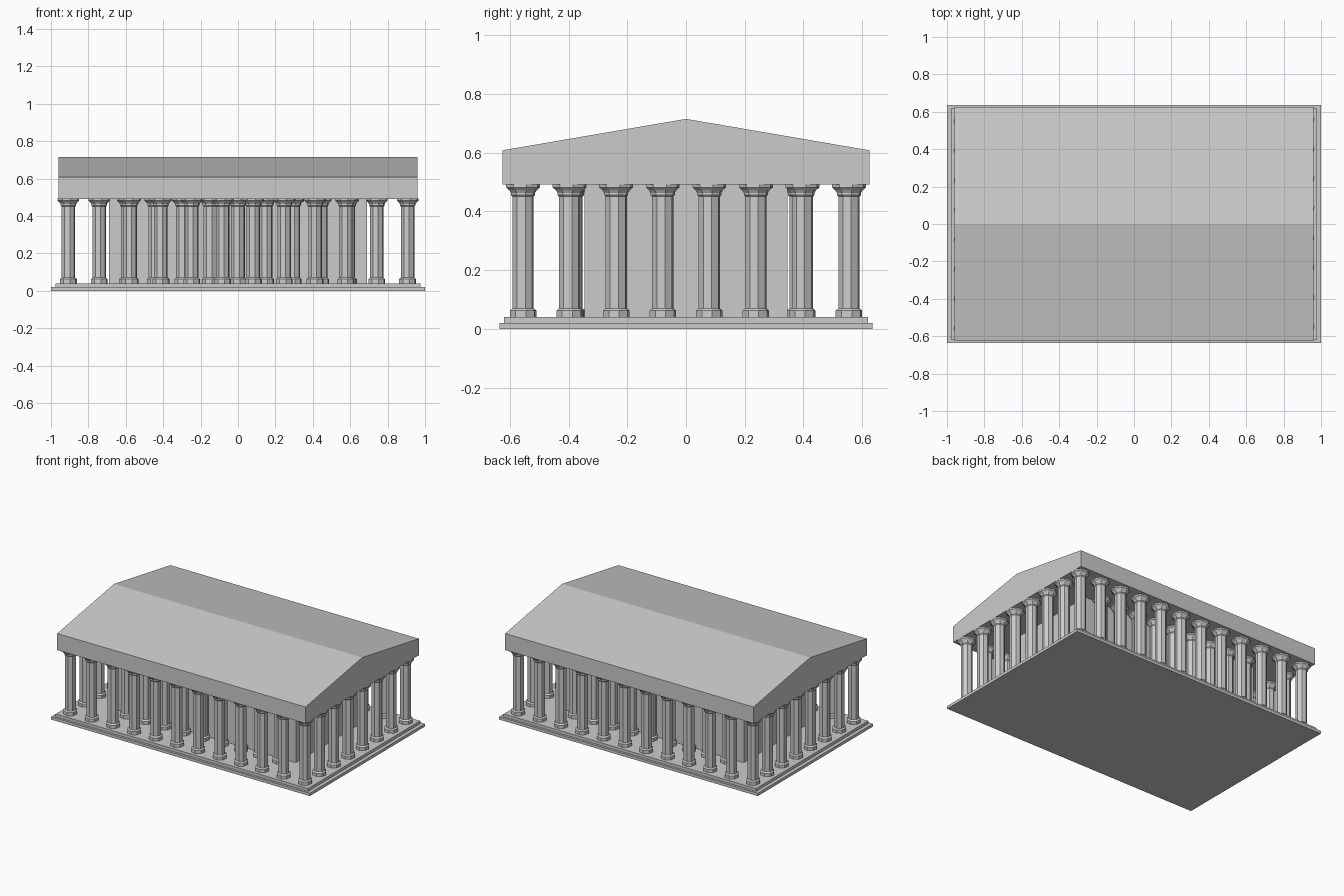
import bpy, bmesh, math

if "Cube" in bpy.data.objects:
    bpy.data.objects.remove(bpy.data.objects["Cube"])


def finish(name, bm):
    bmesh.ops.recalc_face_normals(bm, faces=bm.faces)
    mesh = bpy.data.meshes.new(name)
    bm.to_mesh(mesh)
    bm.free()
    obj = bpy.data.objects.new(name, mesh)
    bpy.context.collection.objects.link(obj)
    return obj


def box(name, hx, hy, z0, z1):
    bm = bmesh.new()
    bmesh.ops.create_cube(bm, size=1)
    for v in bm.verts:
        v.co = (v.co.x * 2 * hx, v.co.y * 2 * hy, z0 if v.co.z < 0 else z1)
    return finish(name, bm)


# Stepped platform and inner chamber
box("lower_step", 1.0, 0.635, 0.0, 0.02)
box("upper_step", 0.975, 0.62, 0.02, 0.04)
box("inner_chamber", 0.69, 0.346, 0.04, 0.492)

# Roof with entablature: gable profile extruded along x
bm = bmesh.new()
profile = [(-0.625, 0.492), (0.625, 0.492), (0.625, 0.608), (0, 0.715), (-0.625, 0.608)]
gable = bm.faces.new([bm.verts.new((-0.96, y, z)) for y, z in profile])
ext = bmesh.ops.extrude_face_region(bm, geom=[gable], use_keep_orig=True)
for v in ext["geom"]:
    if isinstance(v, bmesh.types.BMVert):
        v.co.x = 0.96
finish("gabled_roof", bm)

# Faceted column: revolved (radius, z) profile shared by every copy
SIDES = 8
column_profile = [(0.046, 0.04), (0.046, 0.062), (0.037, 0.070), (0.037, 0.450),
                  (0.042, 0.456), (0.042, 0.463), (0.048, 0.472),
                  (0.059, 0.482), (0.059, 0.492)]
bm = bmesh.new()
rings = []
for r, z in column_profile:
    angles = [2 * math.pi * i / SIDES + math.radians(12) for i in range(SIDES)]
    rings.append([bm.verts.new((r * math.cos(a), r * math.sin(a), z)) for a in angles])
for low, high in zip(rings, rings[1:]):
    for i in range(SIDES):
        j = (i + 1) % SIDES
        bm.faces.new((low[i], low[j], high[j], high[i]))
bm.faces.new(rings[0])
bm.faces.new(rings[-1])
column = finish("column", bm)
column_mesh = column.data
bpy.data.objects.remove(column)


def place(name, x, y):
    obj = bpy.data.objects.new(name, column_mesh)
    obj.location = (x, y, 0)
    bpy.context.collection.objects.link(obj)


# Outer colonnade: 12 along the long sides, 8 across the ends
X, Y = 0.907, 0.555
for side in (-1, 1):
    for i in range(12):
        place("long_side_column", -X + 2 * X * i / 11, side * Y)
    for i in range(1, 7):
        place("end_column", side * X, -Y + 2 * Y * i / 7)
    # Inner row standing against the chamber walls
    for i in range(9):
        place("inner_column", -0.59 + 1.18 * i / 8, side * 0.388)
